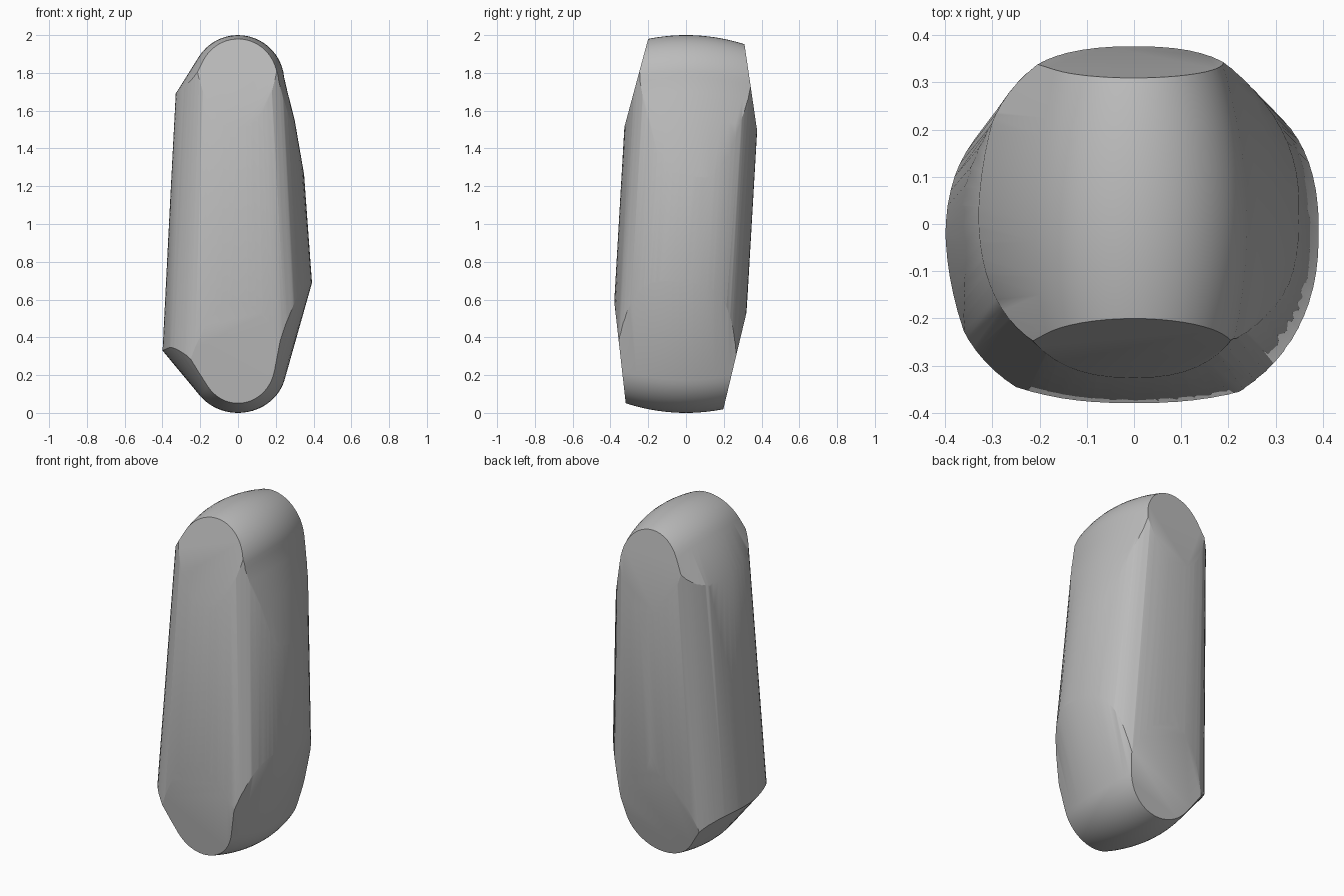
import bpy, bmesh, math

if "Cube" in bpy.data.objects:
    bpy.data.objects.remove(bpy.data.objects["Cube"], do_unlink=True)

grey = bpy.data.materials.new("stone grey")
grey.use_nodes = True
colour = (0.5, 0.5, 0.5, 1)
grey.diffuse_color = colour
grey.node_tree.nodes["Principled BSDF"].inputs["Base Color"].default_value = colour


def loft(name, rings):
    """Closed solid through rings of equal point count."""
    bm = bmesh.new()
    loops = [[bm.verts.new(p) for p in ring] for ring in rings]
    n = len(loops[0])
    for a, b in zip(loops, loops[1:]):
        for i in range(n):
            j = (i + 1) % n
            bm.faces.new((a[i], a[j], b[j], b[i]))
    bm.faces.new(loops[0])
    bm.faces.new(loops[-1])
    bmesh.ops.recalc_face_normals(bm, faces=bm.faces)
    mesh = bpy.data.meshes.new(name)
    bm.to_mesh(mesh)
    bm.free()
    mesh.materials.append(grey)
    obj = bpy.data.objects.new(name, mesh)
    bpy.context.collection.objects.link(obj)
    return obj


def arc(cz, rx, rz, a0, a1, steps=20):
    angles = [math.radians(a0 + (a1 - a0) * i / steps) for i in range(steps + 1)]
    return [(rx * math.cos(a), cz + rz * math.sin(a)) for a in angles]


# Leaning, tapering body with a squarish oval section
def section(z, steps=72):
    left, right = 0.442 - 0.073 * z, 0.417 - 0.0515 * z
    lean = -0.062 + 0.058 * z
    ring = []
    for i in range(steps):
        a = 2 * math.pi * i / steps
        c, s = math.cos(a), math.sin(a)
        x = math.copysign(abs(c) ** (2 / 2.4), c) * (left if c > 0 else right)
        y = math.copysign(abs(s) ** (2 / 2.4), s) * 0.352 + lean
        ring.append((x, y, z))
    return ring


stone = loft("worn_stone", [section(-0.1), section(2.1)])

# Front outline: round ends, sloping shoulders, slightly barrelled in depth
outline = arc(0.235, 0.255, 0.235, 218, 345)
outline += [(0.395, 0.7), (0.378, 1.0), (0.352, 1.25), (0.30, 1.55), (0.262, 1.7)]
outline += arc(1.755, 0.245, 0.245, 5, 148)
outline += [(-0.33, 1.69), (-0.40, 0.33)]


def slice_at(y):
    return [(x * (1 - 1.9 * y * y), y, 1 + (z - 1) * (1 - 0.5 * y * y))
            for x, z in outline]


front_cutter = loft("front_outline_cutter",
                    [slice_at(-0.45 + 0.9 * i / 24) for i in range(25)])

# Side outline: bevelled front and back
side = [(-0.302, -0.1), (0.169, -0.1), (0.32, 0.53), (0.38, 1.47),
        (0.288, 2.1), (-0.168, 2.1), (-0.327, 1.51), (-0.381, 0.6)]
side_cutter = loft("side_outline_cutter",
                   [[(x, y, z) for y, z in side] for x in (-0.6, 0.6)])

# Keep only the volume shared by all three forms
bpy.context.view_layer.objects.active = stone
stone.select_set(True)
for cutter in (front_cutter, side_cutter):
    mod = stone.modifiers.new("shape", "BOOLEAN")
    mod.operation = "INTERSECT"
    mod.solver = "EXACT"
    mod.object = cutter
    bpy.ops.object.modifier_apply(modifier=mod.name)
    bpy.data.objects.remove(cutter, do_unlink=True)

bpy.ops.object.shade_smooth_by_angle(angle=math.radians(30))
